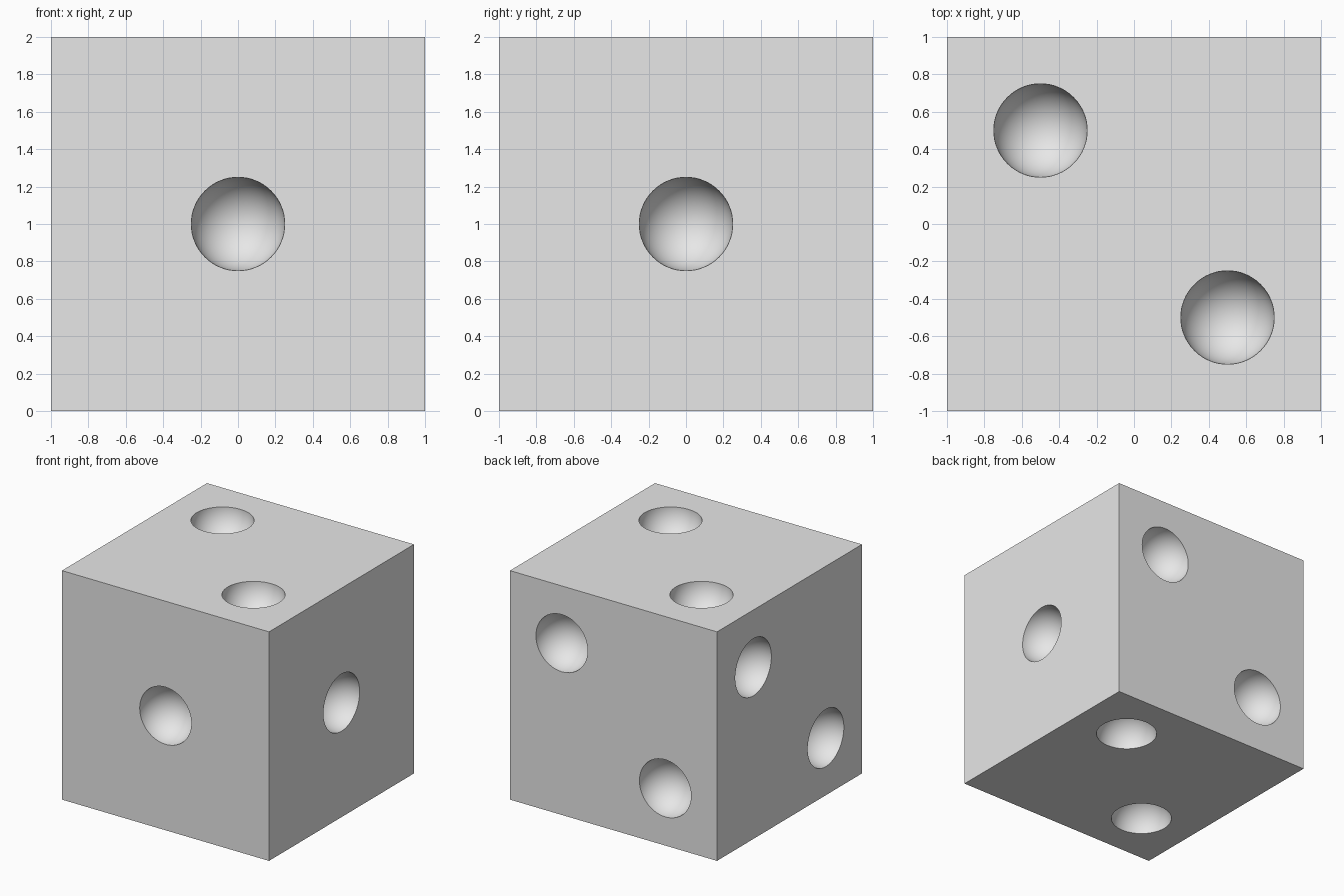
import bpy, bmesh
from mathutils import Vector, Matrix

default = bpy.data.objects.get("Cube")
if default:
    bpy.data.objects.remove(default, do_unlink=True)

# Plain grey material
grey = bpy.data.materials.new("light_grey")
grey.use_nodes = True
colour = (0.8, 0.8, 0.8, 1.0)
grey.diffuse_color = colour
grey.node_tree.nodes["Principled BSDF"].inputs["Base Color"].default_value = colour


def add_object(name, bm):
    mesh = bpy.data.meshes.new(name)
    bm.to_mesh(mesh)
    bm.free()
    mesh.materials.append(grey)
    obj = bpy.data.objects.new(name, mesh)
    bpy.context.collection.objects.link(obj)
    return obj


# Cube body
bm = bmesh.new()
bmesh.ops.create_cube(bm, size=2, matrix=Matrix.Translation((0, 0, 1)))
body = add_object("dimpled_cube", bm)

# Hemispherical dimples: centres relative to the cube centre, grouped by face
h = 0.5
dimples = [
    (0, -1, 0),                   # front
    (1, 0, 0),                    # left
    (-h, h, 1), (h, -h, 1),       # top
    (h, 1, h), (-h, 1, -h),       # back
    (-1, h, h), (-1, -h, -h),     # right
    (h, h, -1), (-h, -h, -1),     # bottom
]
bm = bmesh.new()
for centre in dimples:
    normal = Vector([c if abs(c) == 1 else 0 for c in centre])
    turn = normal.to_track_quat('Z', 'Y').to_matrix().to_4x4()
    place = Matrix.Translation(Vector(centre) + Vector((0, 0, 1))) @ turn
    # odd ring count keeps vertices off the face plane
    bmesh.ops.create_uvsphere(bm, u_segments=64, v_segments=33, radius=0.25, matrix=place)
cutter = add_object("dimple_cutter", bm)
cutter.hide_render = True

# Cut the dimples and bake the result
cut = body.modifiers.new("dimples", 'BOOLEAN')
cut.operation = 'DIFFERENCE'
cut.solver = 'EXACT'
cut.object = cutter
bpy.context.view_layer.update()
graph = bpy.context.evaluated_depsgraph_get()
baked = bpy.data.meshes.new_from_object(body.evaluated_get(graph))
body.modifiers.clear()
body.data = baked
bpy.data.objects.remove(cutter, do_unlink=True)

# Smooth hollows, crisp rims and cube edges
for obj in bpy.context.selected_objects:
    obj.select_set(False)
body.select_set(True)
bpy.context.view_layer.objects.active = body
bpy.ops.object.shade_smooth_by_angle(angle=0.6)
